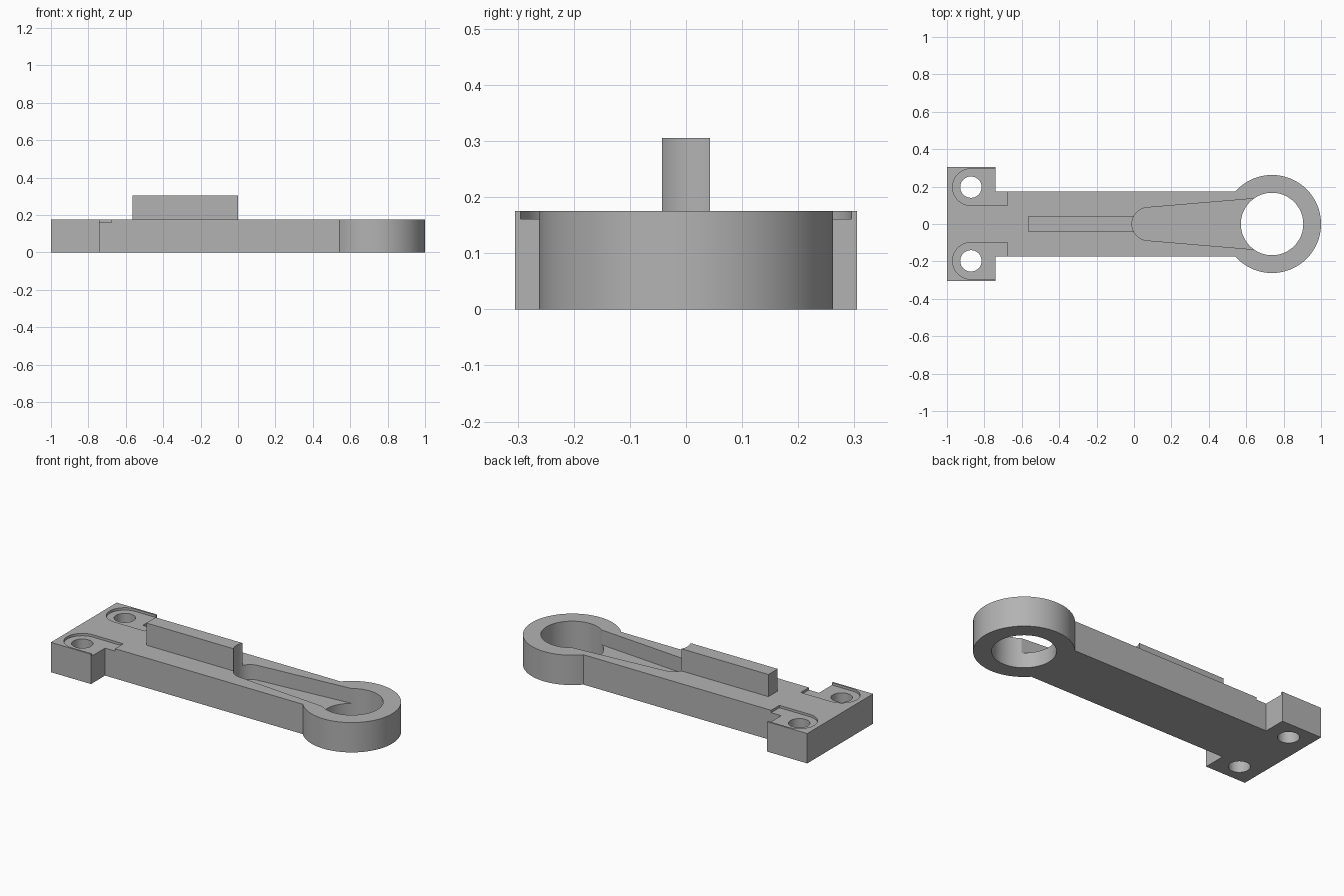
import bpy, bmesh
from math import sin, cos, asin, atan2, pi, sqrt

old = bpy.data.objects.get("Cube")
if old:
    bpy.data.objects.remove(old, do_unlink=True)

THICK = 0.175
RING = 0.738          # ring centre along x
RING_R, BORE_R = 0.262, 0.167
BAR, BLOCK = 0.175, 0.305

grey = bpy.data.materials.new("plain_grey")
grey.use_nodes = True
grey.diffuse_color = (0.45, 0.45, 0.45, 1)
grey.node_tree.nodes["Principled BSDF"].inputs["Base Color"].default_value = (0.45, 0.45, 0.45, 1)


def arc(cx, cy, r, start, end, n):
    return [(cx + r * cos(start + (end - start) * i / n),
             cy + r * sin(start + (end - start) * i / n)) for i in range(n + 1)]


def circle(cx, cy, r, n=96):
    return arc(cx, cy, r, 0, 2 * pi, n)[:-1]


def prism(name, outline, z0, z1):
    """Extrude a counter-clockwise outline between two heights."""
    bm = bmesh.new()
    face = bm.faces.new([bm.verts.new((x, y, z0)) for x, y in outline])
    top = bmesh.ops.extrude_face_region(bm, geom=[face])
    verts = [v for v in top["geom"] if isinstance(v, bmesh.types.BMVert)]
    bmesh.ops.translate(bm, verts=verts, vec=(0, 0, z1 - z0))
    bmesh.ops.recalc_face_normals(bm, faces=bm.faces)
    mesh = bpy.data.meshes.new(name)
    bm.to_mesh(mesh)
    bm.free()
    mesh.materials.append(grey)
    obj = bpy.data.objects.new(name, mesh)
    bpy.context.collection.objects.link(obj)
    return obj


def combine(target, tool, operation):
    mod = target.modifiers.new(operation.title(), "BOOLEAN")
    mod.operation, mod.solver, mod.object = operation, "EXACT", tool
    bpy.context.view_layer.objects.active = target
    bpy.ops.object.modifier_apply(modifier=mod.name)
    bpy.data.objects.remove(tool, do_unlink=True)


# Arm: mounting block, bar and ring in one outline
join = pi - asin(BAR / RING_R)
block_end = -0.74
outline = [(-1, -BLOCK), (block_end, -BLOCK), (block_end, -BAR)]
outline += arc(RING, 0, RING_R, -join, join, 96)
outline += [(block_end, BAR), (block_end, BLOCK), (-1, BLOCK)]
arm = prism("lever_arm", outline, 0, THICK)

# Upright rib, its end trimmed later by the pocket
rib_w = 0.043
combine(arm, prism("rib", [(-0.565, -rib_w), (0.04, -rib_w), (0.04, rib_w),
                           (-0.565, rib_w)], 0.12, 0.305), "UNION")

# Tapered pocket with a round end, opening into the ring bore
px, pr, slope = 0.077, 0.088, atan2(0.048, 0.57)
tx, ty = px - pr * sin(slope), pr * cos(slope)
far = RING
far_y = ty + (far - tx) * sin(slope) / cos(slope)
pocket = arc(px, 0, pr, pi / 2 + slope, 3 * pi / 2 - slope, 32)
pocket += [(far, -far_y), (far, far_y)]
combine(arm, prism("pocket_cutter", pocket, 0.088, 0.5), "DIFFERENCE")

# Ring bore
combine(arm, prism("bore_cutter", circle(RING, 0, BORE_R), -0.1, 0.5), "DIFFERENCE")

# Bolt seats and bolt holes on both sides
bx, by, seat_r = -0.872, 0.197, 0.098
for side in (-1, 1):
    seat = arc(bx, side * by, seat_r, pi / 2, 3 * pi / 2, 32)
    seat += [(-0.675, side * by - seat_r), (-0.675, side * by + seat_r)]
    combine(arm, prism("seat_cutter", seat, 0.161, 0.4), "DIFFERENCE")
    combine(arm, prism("bolt_cutter", circle(bx, side * by, 0.057, 48), -0.1, 0.4), "DIFFERENCE")

# Smooth round walls, sharp edges kept
bpy.ops.object.select_all(action="DESELECT")
arm.select_set(True)
bpy.context.view_layer.objects.active = arm
bpy.ops.object.shade_smooth_by_angle(angle=pi / 6)
